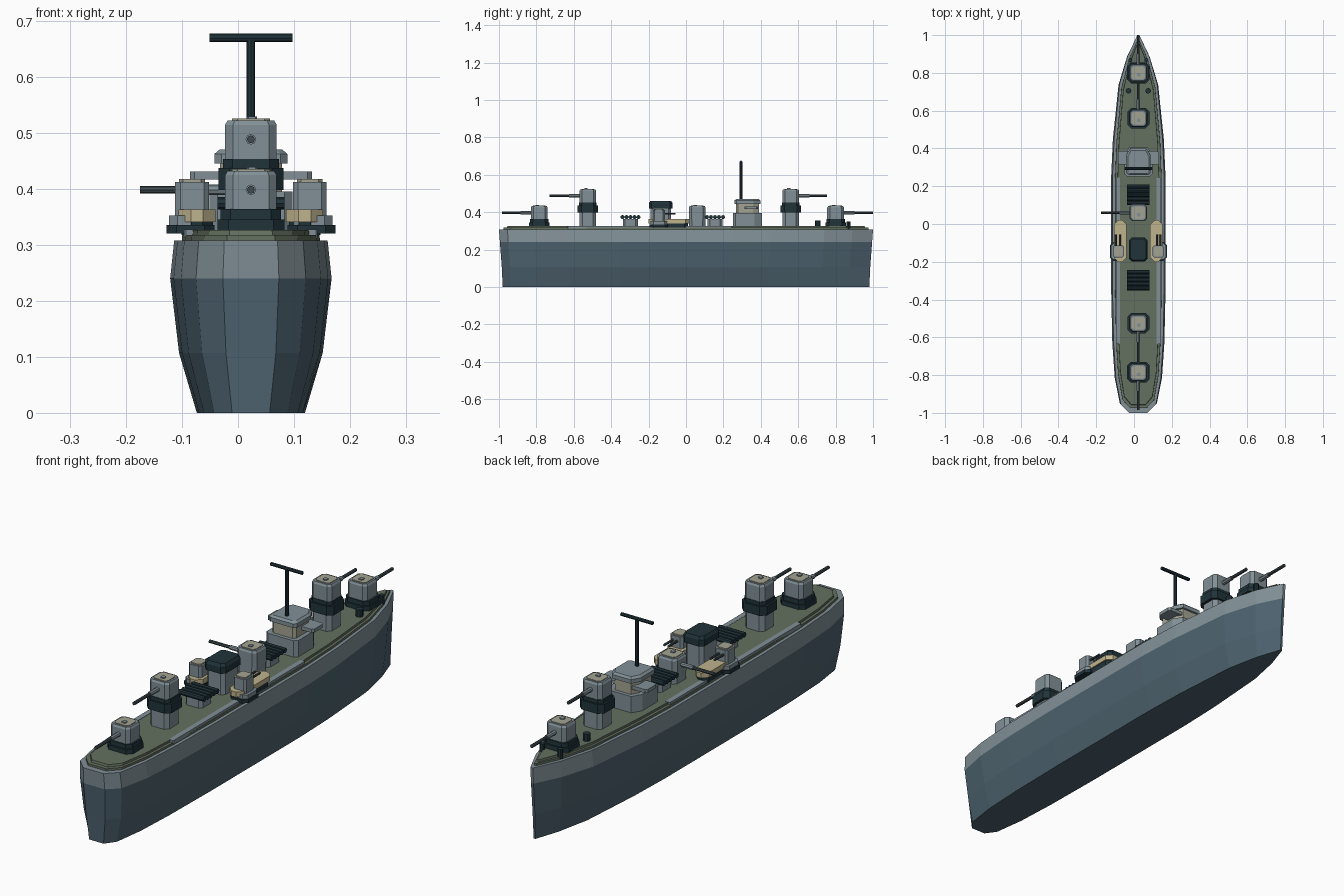
import bpy, bmesh, math
from mathutils import Matrix, Vector

cube = bpy.data.objects.get("Cube")
if cube:
    bpy.data.objects.remove(cube)

CX = 0.023  # ship centreline


def mat(name, r, g, b):
    m = bpy.data.materials.new(name)
    m.use_nodes = True
    m.diffuse_color = (r, g, b, 1)
    m.node_tree.nodes["Principled BSDF"].inputs["Base Color"].default_value = (r, g, b, 1)
    return m


HULL = mat("hull_blue_grey", 0.075, 0.125, 0.16)
GREY = mat("upper_grey", 0.22, 0.28, 0.31)
DECK = mat("deck_olive", 0.125, 0.16, 0.115)
DARK = mat("dark_slate", 0.014, 0.033, 0.042)
TAN = mat("tan", 0.52, 0.45, 0.27)
ROOF = mat("roof_beige", 0.37, 0.37, 0.29)
METAL = mat("gun_metal", 0.05, 0.07, 0.08)


def finish(name, bm, mats):
    bmesh.ops.recalc_face_normals(bm, faces=bm.faces)
    me = bpy.data.meshes.new(name)
    bm.to_mesh(me)
    bm.free()
    ob = bpy.data.objects.new(name, me)
    bpy.context.collection.objects.link(ob)
    for m in mats:
        me.materials.append(m)
    return ob


def loft(name, outline, levels, mats, at=(CX, 0), rule=None):
    """Stack a plan outline through levels of (z, x scale, y scale)."""
    bm = bmesh.new()
    rings = [[bm.verts.new((at[0] + x * sx, at[1] + y * sy, z)) for x, y in outline]
             for z, sx, sy in levels]
    n = len(outline)
    for a, b in zip(rings, rings[1:]):
        for i in range(n):
            j = (i + 1) % n
            bm.faces.new((a[i], a[j], b[j], b[i]))
    bm.faces.new(rings[0])
    bm.faces.new(rings[-1])
    if rule:
        for f in bm.faces:
            f.material_index = rule(f.calc_center_median())
    return finish(name, bm, mats)


def chamfered(hx, hy, c):
    return [(hx - c, -hy), (hx, c - hy), (hx, hy - c), (hx - c, hy),
            (c - hx, hy), (-hx, hy - c), (-hx, c - hy), (c - hx, -hy)]


def block(name, x, y, hx, hy, z0, z1, m, c=0.015, top=1.0):
    return loft(name, chamfered(hx, hy, c), [(z0, 1, 1), (z1, top, top)], [m], (x, y))


def rod(name, a, b, r, m, sides=8):
    a, b = Vector(a), Vector(b)
    bm = bmesh.new()
    turn = (b - a).to_track_quat('Z', 'Y').to_matrix().to_4x4()
    bmesh.ops.create_cone(bm, cap_ends=True, segments=sides, radius1=r, radius2=r,
                          depth=(b - a).length,
                          matrix=Matrix.Translation((a + b) / 2) @ turn)
    return finish(name, bm, [m])


# Hull and stepped deck
half = [(0.05, -1.0), (0.098, -0.955), (0.125, -0.82), (0.138, -0.63), (0.144, -0.35),
        (0.144, 0.25), (0.135, 0.45), (0.105, 0.74), (0.06, 0.89), (0.006, 1.0)]
plan = half + [(-x, y) for x, y in reversed(half)]
loft("hull", plan, [(0, 0.67, 0.98), (0.107, 0.89, 0.985), (0.24, 1, 0.995), (0.308, 0.95, 1)],
     [HULL, GREY], rule=lambda c: int(c.z > 0.2))
loft("deck_edge", plan, [(0.3, 0.86, 0.975), (0.317, 0.85, 0.975)], [DECK])
loft("deck", plan, [(0.31, 0.77, 0.96), (0.326, 0.76, 0.955)], [DECK])
for s, side in ((1, "left"), (-1, "right")):
    block("deck_walkway_" + side, CX + s * 0.108, -0.195, 0.011, 0.44, 0.312, 0.327, GREY, 0.003)


# Gun turrets
def turret(name, y, z, aim, reach):
    hx, hy = 0.046, 0.045
    levels = [(z, 1, 1), (z + 0.062, 1, 1), (z + 0.07, 0.9, 0.9)]
    loft(name + "_house", chamfered(hx, hy, 0.014), levels, [GREY], (CX, y))
    block(name + "_roof", CX, y, 0.034, 0.033, z + 0.068, z + 0.073, ROOF, 0.01)
    block(name + "_hatch", CX + 0.002, y - 0.01, 0.009, 0.009, z + 0.072, z + 0.077, GREY, 0.003)
    c, d = Vector((CX, y, z + 0.036)), Vector(aim)
    rod(name + "_sleeve", c + d * 0.035, c + d * 0.1, 0.0095, GREY)
    rod(name + "_barrel", c + d * 0.06, c + d * reach, 0.007, METAL)


def low_mount(name, y):
    block(name + "_base", CX, y, 0.06, 0.055, 0.325, 0.345, DARK, 0.02)
    block(name + "_ring", CX, y, 0.054, 0.05, 0.345, 0.364, DARK, 0.018)


def tall_mount(name, y):
    block(name + "_pedestal", CX, y, 0.045, 0.045, 0.322, 0.4, GREY, 0.016)
    block(name + "_collar", CX, y, 0.058, 0.054, 0.398, 0.437, DARK, 0.02)
    block(name + "_collar_top", CX, y, 0.05, 0.047, 0.437, 0.453, DARK, 0.017)


FORE, AFT, ACROSS = (0, 1, 0), (0, -1, 0), (-1, 0, 0)
low_mount("bow_turret", 0.8)
turret("bow_turret", 0.8, 0.362, FORE, 0.2)
tall_mount("upper_bow_turret", 0.56)
turret("upper_bow_turret", 0.56, 0.452, FORE, 0.195)
tall_mount("upper_stern_turret", -0.525)
turret("upper_stern_turret", -0.525, 0.452, AFT, 0.205)
low_mount("stern_turret", -0.785)
turret("stern_turret", -0.785, 0.362, AFT, 0.2)
block("middle_turret_base", CX, 0.06, 0.044, 0.044, 0.322, 0.365, GREY)
turret("middle_turret", 0.06, 0.362, ACROSS, 0.198)

# Bridge with wings, windows and roof
front = [(0.074, -0.065), (0.074, 0.035), (0.05, 0.075), (-0.05, 0.075),
         (-0.074, 0.035), (-0.074, -0.065), (-0.06, -0.078), (0.06, -0.078)]
bridge = (CX, 0.33)
loft("bridge_lower", front, [(0.322, 1, 1), (0.395, 1, 1)], [GREY], bridge)
loft("bridge_upper", front, [(0.395, 0.75, 0.8), (0.45, 0.75, 0.8)], [ROOF], bridge)
loft("bridge_roof", front, [(0.445, 0.88, 0.92), (0.462, 0.88, 0.92), (0.47, 0.75, 0.8)],
     [GREY], bridge)
block("bridge_wings", CX, 0.35, 0.109, 0.036, 0.416, 0.431, GREY, 0.008)

# Mast
rod("mast", (CX, 0.294, 0.46), (CX, 0.294, 0.67), 0.0075, DARK)
rod("mast_yard", (CX - 0.074, 0.294, 0.669), (CX + 0.074, 0.294, 0.669), 0.0075, DARK)

# Funnel
funnel = (CX, -0.135)
loft("funnel", chamfered(0.042, 0.055, 0.014), [(0.322, 1, 1), (0.425, 1, 1)], [GREY], funnel)
loft("funnel_cap", chamfered(0.049, 0.064, 0.015),
     [(0.42, 1, 1), (0.447, 1, 1), (0.459, 0.85, 0.88)], [DARK], funnel)

# Torpedo tube banks
for label, y in (("fore", 0.155), ("aft", -0.297)):
    block(label + "_tube_base", CX, y, 0.04, 0.04, 0.322, 0.364, GREY, 0.012)
    for i in range(5):
        ty = y + (i - 2) * 0.0215
        rod(f"{label}_torpedo_tube_{i + 1}", (CX - 0.06, ty, 0.374), (CX + 0.06, ty, 0.374),
            0.011, DARK)

# Side platforms with small guns, and deck bollards
for s, side in ((1, "left"), (-1, "right")):
    x = CX + s * 0.096
    block("platform_base_" + side, x, -0.09, 0.028, 0.1, 0.317, 0.342, DARK, 0.018)
    block("platform_" + side, x, -0.09, 0.033, 0.11, 0.341, 0.363, TAN, 0.022)
    gx, gy = CX + s * 0.108, -0.145
    block("side_gun_base_" + side, gx, gy, 0.043, 0.05, 0.32, 0.335, DARK, 0.018)
    block("side_gun_ring_" + side, gx, gy, 0.038, 0.044, 0.335, 0.352, GREY, 0.015)
    block("side_gun_house_" + side, gx - s * 0.003, gy, 0.03, 0.032, 0.352, 0.412, GREY, 0.009)
    block("side_gun_roof_" + side, gx - s * 0.003, gy, 0.023, 0.025, 0.411, 0.417, ROOF, 0.007)
    for k in (-1, 1):
        bx = gx + k * 0.01
        rod(f"side_gun_barrel_{side}_{k + 2}", (bx, gy + 0.025, 0.392), (bx, gy + 0.09, 0.392),
            0.005, METAL)
    rod("bollard_" + side, (CX + s * 0.052, 0.705, 0.315), (CX + s * 0.052, 0.705, 0.356),
        0.015, DARK)
    rod("bow_bollard_" + side, (CX + s * 0.042, 0.868, 0.31), (CX + s * 0.042, 0.868, 0.35),
        0.011, DARK)
